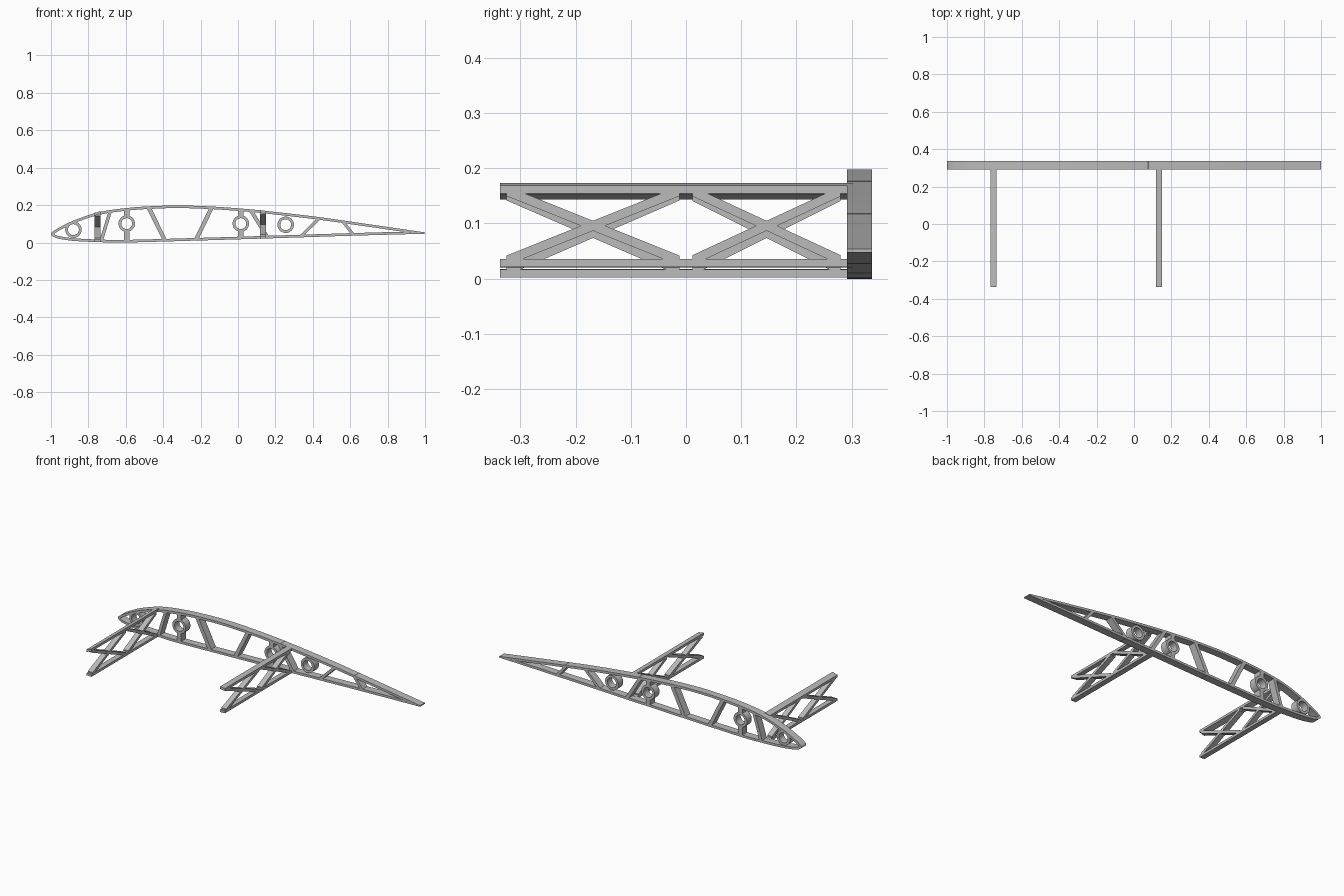
import bpy, bmesh, math
from mathutils import Vector

if "Cube" in bpy.data.objects:
    bpy.data.objects.remove(bpy.data.objects["Cube"])

Y0, Y1 = 0.292, 0.337      # rib faces
YF = -0.337                # free end of the spars
BAND = 0.014               # rib band thickness

grey = bpy.data.materials.new("light_grey")
grey.diffuse_color = (0.5, 0.5, 0.5, 1)
grey.use_nodes = True
grey.node_tree.nodes["Principled BSDF"].inputs["Base Color"].default_value = grey.diffuse_color


def finish(name, bm, smooth=False):
    bmesh.ops.remove_doubles(bm, verts=bm.verts, dist=1e-5)
    bmesh.ops.recalc_face_normals(bm, faces=bm.faces)
    me = bpy.data.meshes.new(name)
    bm.to_mesh(me)
    bm.free()
    me.materials.append(grey)
    ob = bpy.data.objects.new(name, me)
    bpy.context.collection.objects.link(ob)
    if smooth:
        bpy.ops.object.select_all(action='DESELECT')
        ob.select_set(True)
        bpy.context.view_layer.objects.active = ob
        bpy.ops.object.shade_smooth_by_angle(angle=math.radians(30))
    return ob


def prism(bm, profile, axis, a, b):
    """Extrude a 2D profile along 'x' or 'y' from a to b."""
    def put(p, d):
        return (p[0], d, p[1]) if axis == 'y' else (d, p[0], p[1])
    lo = [bm.verts.new(put(p, a)) for p in profile]
    hi = [bm.verts.new(put(p, b)) for p in profile]
    n = len(profile)
    bm.faces.new(lo)
    bm.faces.new(hi[::-1])
    for i in range(n):
        j = (i + 1) % n
        bm.faces.new((lo[i], hi[i], hi[j], lo[j]))


def bar(p, q, width):
    p, q = Vector(p), Vector(q)
    d = (q - p).normalized() * width / 2
    s = Vector((-d.y, d.x))
    return [p + s, p - s, q - s, q + s]


def spline(pts, steps=6):
    """Catmull-Rom curve through the points."""
    v = [Vector(p) for p in pts]
    v = [2 * v[0] - v[1]] + v + [2 * v[-1] - v[-2]]
    out = []
    for a, b, c, d in zip(v, v[1:], v[2:], v[3:]):
        for k in range(steps):
            t = k / steps
            out.append(0.5 * (2 * b + (c - a) * t + (2 * a - 5 * b + 4 * c - d) * t * t
                              + (3 * b - a - 3 * c + d) * t ** 3))
    return out + [v[-2]]


# Rib outline: trailing edge, over the top, round the nose, back underneath
outline = spline([
    (1, 0.054), (0.87, 0.073), (0.65, 0.105), (0.41, 0.139), (0.14, 0.170),
    (0, 0.183), (-0.15, 0.193), (-0.3, 0.198), (-0.42, 0.196), (-0.58, 0.186),
    (-0.74, 0.163), (-0.87, 0.121), (-0.95, 0.083), (-0.985, 0.062), (-1, 0.045),
    (-0.98, 0.027), (-0.94, 0.017), (-0.87, 0.008), (-0.74, 0.002), (-0.6, 0.0),
    (-0.2, 0.011), (0.13, 0.021), (0.6, 0.036), (1, 0.047)])
n = len(outline)
inner = []
for i, p in enumerate(outline):
    t = (outline[min(i + 1, n - 1)] - outline[max(i - 1, 0)]).normalized()
    q = p + Vector((-t.y, t.x)) * BAND
    if p.x > 0.5:                       # the two bands merge into a solid tail
        mid = 0.05 + 0.062 * (1 - p.x)
        q = Vector((p.x, max(q.y, mid) if i < n / 2 else min(q.y, mid)))
    inner.append(q)

# Rib band
bm = bmesh.new()
rows = [[bm.verts.new((p.x, y, p.y)) for p in loop]
        for loop, y in ((outline, Y0), (outline, Y1), (inner, Y1), (inner, Y0))]
for i in range(n - 1):
    tail = inner[i].x > 0.5 and abs(inner[i].y - 0.05 - 0.062 * (1 - inner[i].x)) < 1e-6 \
        and abs(inner[i + 1].y - 0.05 - 0.062 * (1 - inner[i + 1].x)) < 1e-6
    for k in range(4):
        if k == 2 and tail:
            continue
        a, b = rows[k], rows[(k + 1) % 4]
        bm.faces.new((a[i], a[i + 1], b[i + 1], b[i]))
for e in (0, n - 1):                    # blunt trailing edge
    bm.faces.new([r[e] for r in rows])
finish("rib_band", bm, True)

# Slanted rib struts, bottom end to top end
struts = [((-0.732, 0.008), (-0.683, 0.168), 0.018), ((-0.39, 0.01), (-0.478, 0.188), 0.022),
          ((-0.225, 0.014), (-0.14, 0.188), 0.022), ((0.158, 0.027), (0.068, 0.172), 0.020),
          ((0.335, 0.032), (0.435, 0.130), 0.016), ((0.617, 0.042), (0.56, 0.113), 0.016)]
for k, (p, q, w) in enumerate(struts):
    bm = bmesh.new()
    prism(bm, bar(p, q, w), 'y', Y0, Y1)
    finish(f"rib_strut_{k + 1}", bm)

# Tube rings, with webs that tie them to the band (bottom and top heights)
rings = [(-0.88, 0.069, None), (-0.595, 0.101, (0.006, 0.178)),
         (0.015, 0.101, (0.022, 0.176)), (0.255, 0.095, None)]
for k, (cx, cz, web) in enumerate(rings):
    bm = bmesh.new()
    seg, ro, ri = 40, 0.044, 0.029
    loops = [[bm.verts.new((cx + r * math.cos(2 * math.pi * i / seg), y,
                            cz + r * math.sin(2 * math.pi * i / seg))) for i in range(seg)]
             for r, y in ((ro, Y0), (ro, Y1), (ri, Y1), (ri, Y0))]
    for i in range(seg):
        j = (i + 1) % seg
        for m in range(4):
            a, b = loops[m], loops[(m + 1) % 4]
            bm.faces.new((a[i], a[j], b[j], b[i]))
    finish(f"tube_ring_{k + 1}", bm, True)
    if web:
        bm = bmesh.new()
        for z, end in ((cz - 0.036, web[0]), (cz + 0.036, web[1])):
            prism(bm, bar((cx, z), (cx, end), 0.028), 'y', Y0, Y1)
        finish(f"ring_web_{k + 1}", bm)


# Spars: two chords that follow the rib surface, crossed by two X bays
def spar(name, x, top, bottom, th):
    xa, xb = x - 0.016, x + 0.016
    for part, (za, zb) in (("top_chord", top), ("bottom_chord", bottom)):
        bm = bmesh.new()
        prism(bm, [(xa, za), (xb, zb), (xb, zb - th), (xa, za - th)], 'y', YF, Y0 + 0.01)
        finish(f"{name}_{part}", bm)
    zt = sum(top) / 2 - th / 2
    zb = sum(bottom) / 2 - th / 2
    bm = bmesh.new()
    for ya, yb in ((YF, 0.0), (0.0, Y0)):
        for z0, z1 in ((zb, zt), (zt, zb)):
            h = 0.009
            # trim the ends so the braces stay within the chords
            s = (z1 - z0) / (yb - ya)
            c = 0.012
            prism(bm, [(ya + c, z0 + s * c - h), (yb - c, z1 - s * c - h),
                       (yb - c, z1 - s * c + h), (ya + c, z0 + s * c + h)],
                  'x', xa, xb)
    finish(f"{name}_cross_braces", bm)


spar("front_spar", -0.75, (0.158, 0.168), (0.0175, 0.0165), 0.0145)
spar("rear_spar", 0.134, (0.173, 0.169), (0.035, 0.036), 0.015)
